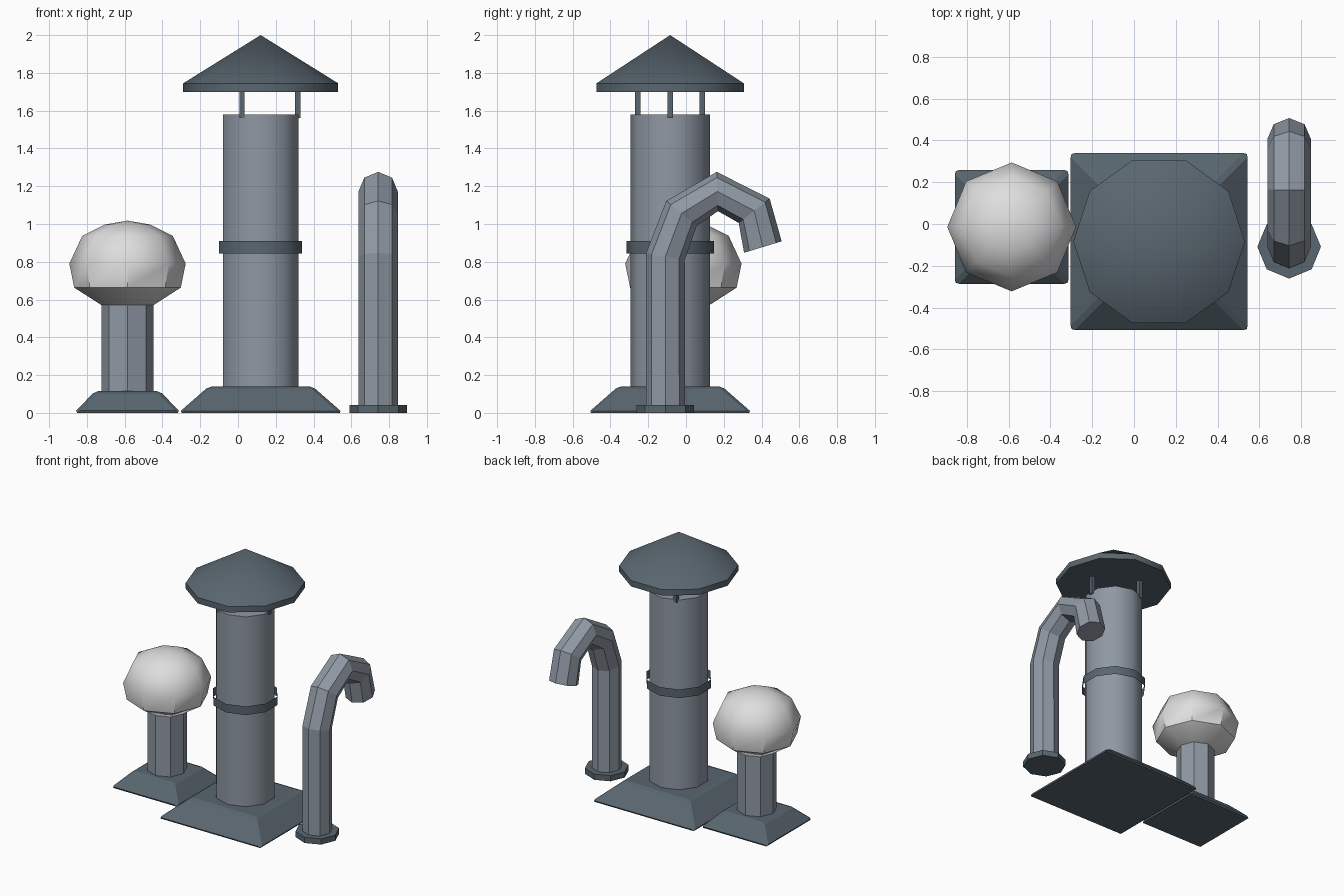
import bpy, bmesh, math
from mathutils import Vector

if "Cube" in bpy.data.objects:
    bpy.data.objects.remove(bpy.data.objects["Cube"])


def material(name, rgb):
    m = bpy.data.materials.new(name)
    m.diffuse_color = (*rgb, 1.0)
    m.use_nodes = True
    m.node_tree.nodes["Principled BSDF"].inputs["Base Color"].default_value = m.diffuse_color
    return m


DARK = material("dark_slate", (0.100, 0.133, 0.160))
METAL = material("grey_metal", (0.275, 0.315, 0.370))
WHITE = material("off_white", (0.73, 0.73, 0.74))


def skin(name, rings, mat, smooth=None, start=True, end=True):
    """Bridge rings of points (a one-point ring is a pole), optionally closing the ends."""
    bm = bmesh.new()
    vs = [[bm.verts.new(p) for p in r] for r in rings]
    for a, b in zip(vs, vs[1:]):
        n = len(a)
        for i in range(n):
            j = (i + 1) % n
            bm.faces.new([a[i], a[j], b[0]] if len(b) == 1 else [a[i], a[j], b[j], b[i]])
    if start:
        bm.faces.new(vs[0][::-1])
    if end and len(vs[-1]) > 1:
        bm.faces.new(vs[-1])
    bmesh.ops.recalc_face_normals(bm, faces=bm.faces)
    me = bpy.data.meshes.new(name)
    bm.to_mesh(me)
    bm.free()
    me.materials.append(mat)
    ob = bpy.data.objects.new(name, me)
    bpy.context.collection.objects.link(ob)
    if smooth:
        bpy.ops.object.select_all(action='DESELECT')
        ob.select_set(True)
        bpy.context.view_layer.objects.active = ob
        bpy.ops.object.shade_smooth_by_angle(angle=math.radians(smooth))
    return ob


def lathe(name, c, profile, sides, mat, turn=0.0, **kw):
    """Solid of revolution around (cx, cy) from (radius, z) pairs."""
    rings = []
    for r, z in profile:
        if r == 0:
            rings.append([(c[0], c[1], z)])
            continue
        ang = [turn + math.tau * i / sides for i in range(sides)]
        rings.append([(c[0] + r * math.cos(a), c[1] + r * math.sin(a), z) for a in ang])
    return skin(name, rings, mat, **kw)


def plinth(name, c, low, high, h):
    """Square tapered base with lightly bevelled edges."""
    k = math.sqrt(2)
    ob = lathe(name, c, [(low * k, 0), (high * k, h)], 4, DARK, turn=math.pi / 4)
    mod = ob.modifiers.new("edge", 'BEVEL')
    mod.width = 0.016
    mod.segments = 1
    mod.limit_method = 'ANGLE'


# Chimney in the middle
T = (0.12, -0.084)
Q = math.pi / 2
plinth("chimney_base", T, 0.435, 0.275, 0.14)
lathe("chimney_tube", T, [(0.211, 0.12), (0.211, 1.58)], 10, METAL, turn=Q, smooth=42)
lathe("chimney_band", T, [(0.231, 0.845), (0.231, 0.91)], 10, DARK, turn=Q,
      smooth=42, start=False, end=False)
lathe("chimney_cap", T, [(0.41, 1.70), (0.41, 1.745), (0, 2.0)], 10, DARK, smooth=42)
for i in range(3):
    a = math.tau * i / 3
    p = (T[0] + 0.197 * math.cos(a), T[1] + 0.197 * math.sin(a))
    lathe(f"cap_strut_{i + 1}", p, [(0.02, 1.56), (0.02, 1.71)], 4, DARK, turn=math.pi / 4)

# Globe vent on the left
G = (-0.585, -0.014)
plinth("globe_base", G, 0.283, 0.172, 0.115)
lathe("globe_post", G, [(0.137, 0.10), (0.137, 0.575)], 8, METAL)
lathe("globe", G, [(0.137, 0.57), (0.282, 0.663), (0.308, 0.79), (0.24, 0.937),
                   (0.12, 0.997), (0, 1.018)], 8, WHITE, smooth=42)

# Bent pipe on the right: octagon swept along a path in the y-z plane
P = (0.742, -0.109)
lathe("pipe_foot", P, [(0.152, 0), (0.152, 0.043)], 8, DARK)
path = [(-0.109, 0.01), (-0.109, 0.828), (-0.024, 1.056), (0.166, 1.172),
        (0.361, 1.07), (0.407, 0.878)]
pts = [Vector((P[0], y, z)) for y, z in path]
rings = []
for i, p in enumerate(pts):
    before = (p - pts[i - 1]).normalized() if i else Vector()
    after = (pts[i + 1] - p).normalized() if i + 1 < len(pts) else Vector()
    t = (before + after).normalized()
    if i == len(pts) - 1:
        t = Vector((0, 0.29, -0.957))
    side = Vector((1, 0, 0))
    up = t.cross(side)
    rings.append([p + 0.104 * (math.cos(a) * side + math.sin(a) * up)
                  for a in (math.tau * k / 8 for k in range(8))])
skin("bent_pipe", rings, METAL)
